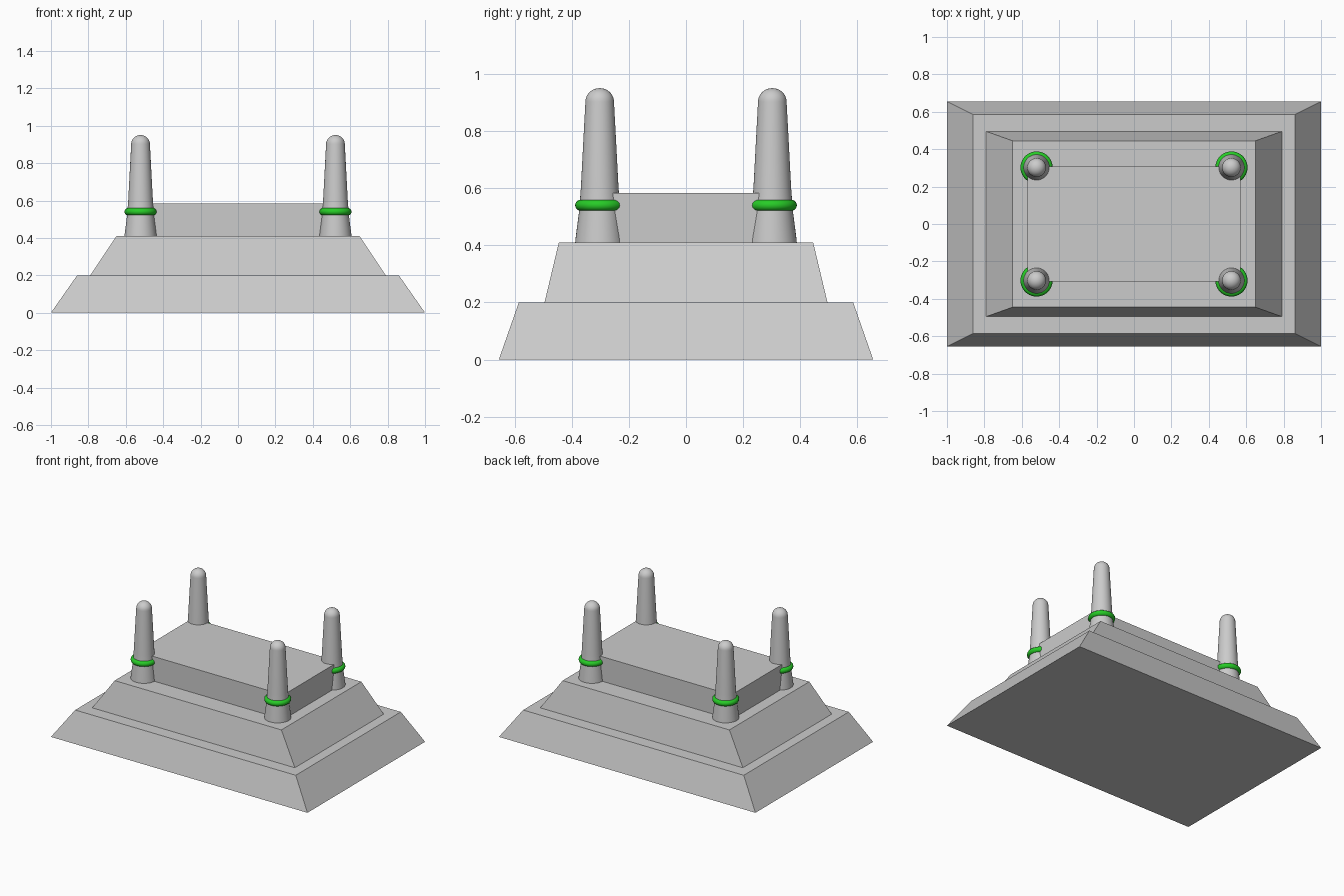
import bpy, bmesh, math

if "Cube" in bpy.data.objects:
    bpy.data.objects.remove(bpy.data.objects["Cube"])

def finish(name, bm):
    bmesh.ops.recalc_face_normals(bm, faces=bm.faces)
    mesh = bpy.data.meshes.new(name)
    bm.to_mesh(mesh)
    bm.free()
    ob = bpy.data.objects.new(name, mesh)
    bpy.context.collection.objects.link(ob)
    return ob

def tier(name, bottom, top, z0, z1):
    """Rectangular frustum; bottom and top are half sizes in x and y."""
    bm = bmesh.new()
    rings = [[bm.verts.new((sx * h[0], sy * h[1], z))
              for sx, sy in ((-1, -1), (1, -1), (1, 1), (-1, 1))]
             for h, z in ((bottom, z0), (top, z1))]
    for ring in rings:
        bm.faces.new(ring)
    for i in range(4):
        j = (i + 1) % 4
        bm.faces.new((rings[0][i], rings[0][j], rings[1][j], rings[1][i]))
    return finish(name, bm)

def lathe(name, profile, closed=False, steps=40):
    """Revolve (radius, z) points around z."""
    bm = bmesh.new()
    vs = [bm.verts.new((r, 0, z)) for r, z in profile]
    pairs = list(zip(vs, vs[1:])) + ([(vs[-1], vs[0])] if closed else [])
    edges = [bm.edges.new(p) for p in pairs]
    bmesh.ops.spin(bm, geom=vs + edges, cent=(0, 0, 0), axis=(0, 0, 1),
                   angle=math.tau, steps=steps)
    bmesh.ops.remove_doubles(bm, verts=bm.verts, dist=1e-5)
    ob = finish(name, bm)
    bpy.ops.object.select_all(action='DESELECT')
    ob.select_set(True)
    bpy.context.view_layer.objects.active = ob
    bpy.ops.object.shade_smooth_by_angle(angle=math.radians(35))
    return ob

# Stepped base and raised slab
tier("base_lower_tier", (1.0, 0.655), (0.86, 0.585), 0.0, 0.2)
tier("base_upper_tier", (0.79, 0.495), (0.65, 0.445), 0.2, 0.41)
tier("top_slab", (0.57, 0.308), (0.57, 0.308), 0.41, 0.583)

green = bpy.data.materials.new("green")
green.diffuse_color = (0.02, 0.6, 0.02, 1)
green.use_nodes = True
green.node_tree.nodes["Principled BSDF"].inputs["Base Color"].default_value = green.diffuse_color

# Post: flared foot, tapered shaft, rounded tip
post_profile = [(0, 0.405), (0.086, 0.405), (0.085, 0.42), (0.072, 0.52), (0.066, 0.6)]
post_profile += [(0.050 * math.cos(a), 0.902 + 0.048 * math.sin(a))
                 for a in (i * math.pi / 16 for i in range(8))] + [(0, 0.95)]
# Flattened ring section
ring_profile = [(0.065 + 0.021 * math.cos(a), 0.54 + 0.020 * math.sin(a))
                for a in (i * math.tau / 16 for i in range(16))]

for sx, side in ((-1, "left"), (1, "right")):
    for sy, end in ((-1, "front"), (1, "back")):
        post = lathe(f"{end}_{side}_post", post_profile)
        ring = lathe(f"{end}_{side}_ring", ring_profile, closed=True)
        ring.data.materials.append(green)
        for ob in (post, ring):
            ob.location = (sx * 0.521, sy * 0.302, 0)
